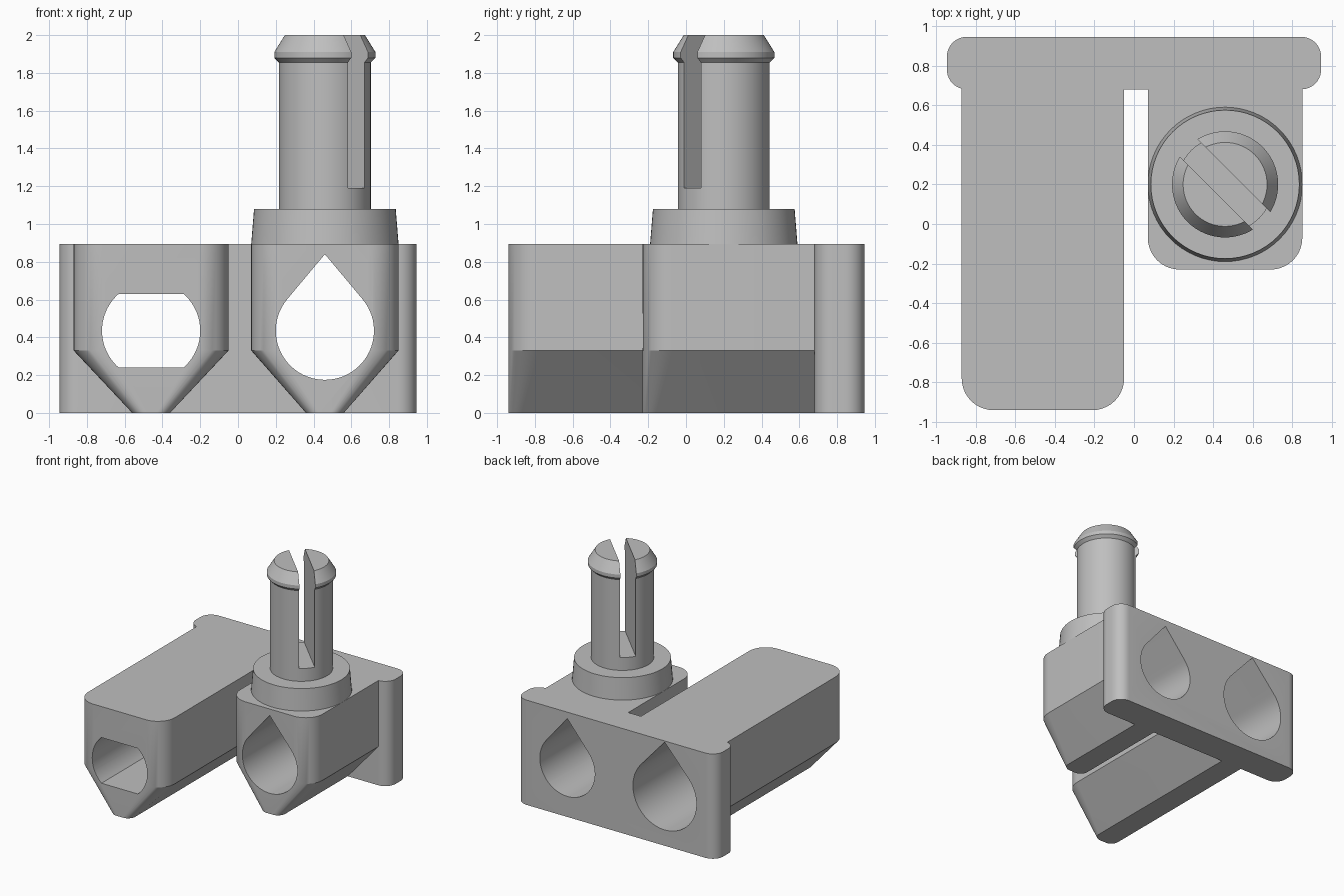
import bpy, bmesh, math
from mathutils import Matrix

cube = bpy.data.objects.get("Cube")
if cube:
    bpy.data.objects.remove(cube, do_unlink=True)

grey = bpy.data.materials.new("plain grey")
grey.use_nodes = True
grey.diffuse_color = (0.52, 0.52, 0.52, 1)
grey.node_tree.nodes["Principled BSDF"].inputs["Base Color"].default_value = (0.52, 0.52, 0.52, 1)

TOP, EDGE = 0.895, 0.945       # body height, half width
ARM_X, HOLE_Z = 0.46, 0.435    # arm centre lines, bore height
PIN_Y = 0.2


def make_object(name, bm):
    bmesh.ops.recalc_face_normals(bm, faces=bm.faces[:])
    mesh = bpy.data.meshes.new(name)
    bm.to_mesh(mesh)
    bm.free()
    mesh.materials.append(grey)
    obj = bpy.data.objects.new(name, mesh)
    bpy.context.collection.objects.link(obj)
    return obj


def loft(name, rings):
    """Skin a stack of closed rings with equal point counts, capped at both ends."""
    bm = bmesh.new()
    loops = [[bm.verts.new(p) for p in ring] for ring in rings]
    n = len(loops[0])
    for a, b in zip(loops, loops[1:]):
        for i in range(n):
            j = (i + 1) % n
            bm.faces.new((a[i], a[j], b[j], b[i]))
    bm.faces.new(loops[0])
    bm.faces.new(loops[-1])
    return make_object(name, bm)


def arc(cx, cy, r, start, end, steps):
    return [(cx + r * math.cos(math.radians(start + (end - start) * i / steps)),
             cy + r * math.sin(math.radians(start + (end - start) * i / steps)))
            for i in range(steps + 1)]


def at_z(points, z):
    return [(x, y, z) for x, y in points]


def combine(target, other, operation):
    mod = target.modifiers.new(operation.title(), 'BOOLEAN')
    mod.object, mod.operation, mod.solver = other, operation, 'EXACT'
    bpy.context.view_layer.objects.active = target
    bpy.ops.object.modifier_apply(modifier=mod.name)
    bpy.data.objects.remove(other, do_unlink=True)


def arm_outline(cx, half, front, r):
    """Plan of an arm: rounded front corners, square end buried in the plate."""
    return ([(cx + half, 0.8), (cx - half, 0.8)]
            + arc(cx - half + r, front + r, r, 180, 270, 10)
            + arc(cx + half - r, front + r, r, 270, 360, 10))


def arm(name, cx, half, front):
    wide = arm_outline(cx, half, front, 0.16)
    narrow = arm_outline(cx, 0.1, front, 0.07)
    return loft(name, [at_z(narrow, 0), at_z(wide, 0.33), at_z(wide, TOP)])


def bore(name, points, y0, y1):
    return loft(name, [[(x, y, z) for x, z in points] for y in (y0, y1)])


def teardrop(cx, r, tip):
    a = math.degrees(math.asin(r / (tip - HOLE_Z)))
    return arc(cx, HOLE_Z, r, 180 - a, 360 + a, 48) + [(cx, tip)]


# Back plate with rounded ends
r = 0.1
outline = []
for sx, sy, start in ((1, 1, 0), (-1, 1, 90), (-1, -1, 180), (1, -1, 270)):
    cy = EDGE - r if sy > 0 else 0.68 + r
    outline += arc(sx * (EDGE - r), cy, r, start, start + 90, 10)
body = loft("clamp_body", [at_z(outline, 0), at_z(outline, TOP)])

# Long and short arms with tapered undersides
combine(body, arm("long_arm", -ARM_X, 0.41, -0.94), 'UNION')
combine(body, arm("short_arm", ARM_X, 0.39, -0.23), 'UNION')

# Short arm bore, straight through
combine(body, bore("short_bore", teardrop(ARM_X, 0.26, 0.84), -1.2, 1.2), 'DIFFERENCE')

# Long arm bore: flattened in front, wider teardrop from the back
flat = math.degrees(math.asin(0.195 / 0.26))
flattened = (arc(-ARM_X, HOLE_Z, 0.26, -flat, flat, 20)
             + arc(-ARM_X, HOLE_Z, 0.26, 180 - flat, 180 + flat, 20))
combine(body, bore("front_bore", flattened, -1.2, 0.3), 'DIFFERENCE')
combine(body, bore("back_bore", teardrop(-ARM_X, 0.3, 0.885), -0.15, 1.2), 'DIFFERENCE')


def turned(name, profile):
    return loft(name, [at_z(arc(ARM_X, PIN_Y, rad, 0, 354.375, 63), z) for rad, z in profile])


# Tapered collar and split snap pin
collar = turned("collar", [(0.39, TOP), (0.375, 1.08)])
pin = turned("snap_pin", [(0.243, 1.0), (0.243, 1.855), (0.268, 1.88), (0.268, 1.91), (0.212, 2.0)])

# Diagonal slot through the pin
bm = bmesh.new()
bmesh.ops.create_cube(bm, size=1, matrix=Matrix.Translation((ARM_X, PIN_Y, 1.69))
                      @ Matrix.Rotation(math.radians(-45), 4, 'Z')
                      @ Matrix.Diagonal((1, 0.125, 1, 1)))
combine(pin, make_object("pin_slot", bm), 'DIFFERENCE')

# Smooth curves, sharp edges
for obj in (body, collar, pin):
    bpy.ops.object.select_all(action='DESELECT')
    obj.select_set(True)
    bpy.context.view_layer.objects.active = obj
    bpy.ops.object.shade_smooth_by_angle(angle=math.radians(20))
